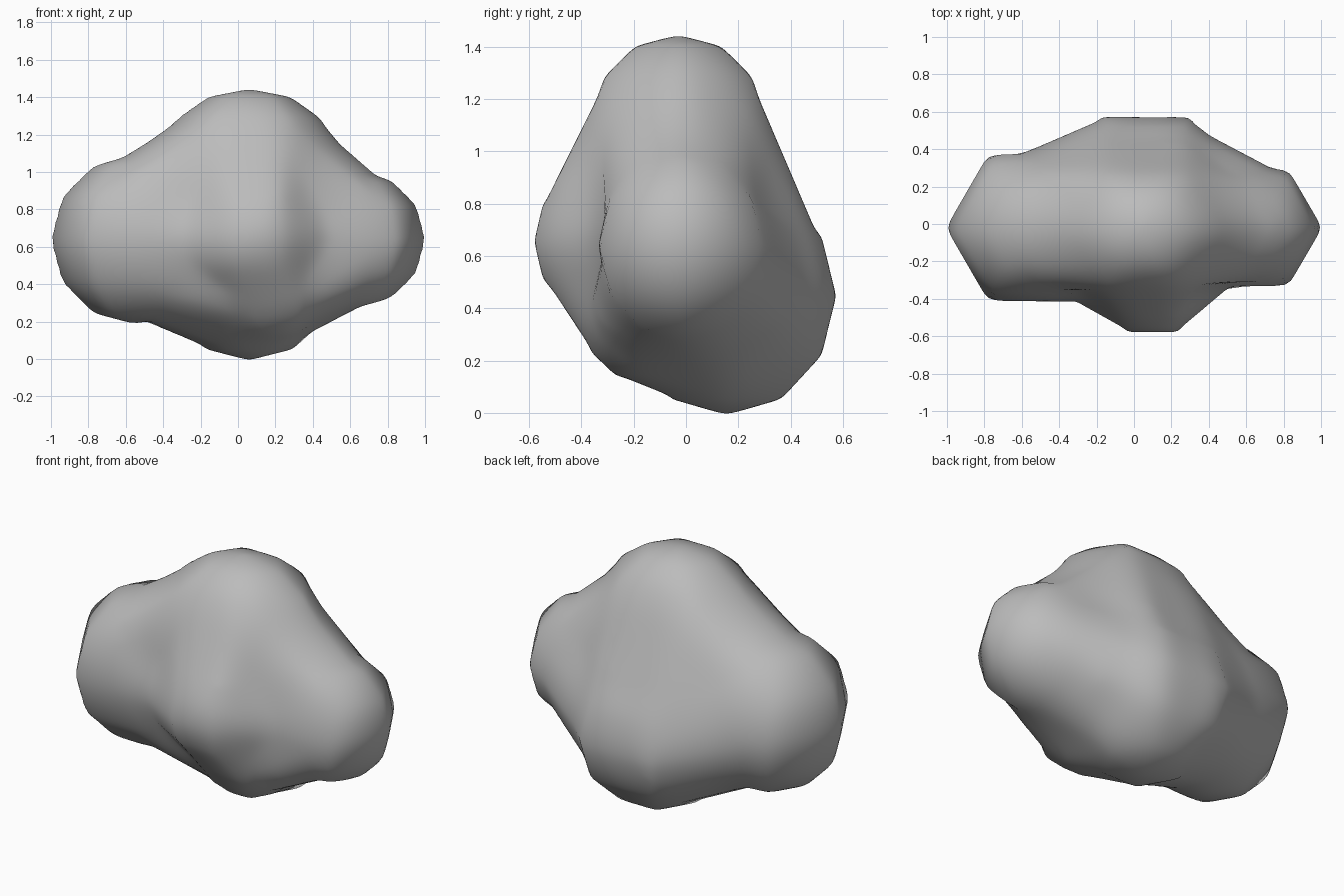
import bpy, bmesh
from math import sin, cos, pi
from mathutils import Vector
from mathutils.bvhtree import BVHTree

cube = bpy.data.objects.get("Cube")
if cube:
    bpy.data.objects.remove(cube, do_unlink=True)

# Rounded lobes of the boulder: centre and radii
LOBES = {
    "left": ((0.64, -0.02, 0.64), (0.373, 0.365, 0.365)),
    "right": ((-0.55, -0.02, 0.64), (0.463, 0.458, 0.455)),
    "top": ((0.06, -0.03, 1.12), (0.46, 0.38, 0.325)),
    "base": ((0.06, 0.155, 0.447), (0.484, 0.484, 0.455)),
    "front": ((0.10, -0.335, 0.655), (0.285, 0.283, 0.285)),
    "foot": ((0.20, -0.14, 0.36), (0.28, 0.30, 0.25)),
}
# Filled webs between neighbours: size of the first lobe, size of the others
WEBS = {
    "left right": (0.9, 0.9), "left top": (0.9, 0.9), "right top": (0.9, 0.9),
    "top front": (0.96, 0.98), "front foot": (0.97, 0.97),
    "foot base": (0.98, 0.98), "top base": (0.97, 0.97),
    "left top base": (0.7, 0.97), "right top base": (0.85, 0.97),
    "left top front": (0.45, 0.96), "right top front": (0.5, 0.96),
    "left front foot": (0.45, 0.96), "right front foot": (0.5, 0.96),
    "left foot base": (0.9, 0.92), "right foot base": (0.88, 0.92),
}


def lobe_points(name, size=1.0):
    """Points of a coarse six-sided ball."""
    centre, radii = LOBES[name]
    points = []
    for ring in range(-3, 4):
        lat = ring * pi / 6
        for side in range(1 if abs(ring) == 3 else 6):
            a = side * pi / 3
            unit = (cos(lat) * cos(a), cos(lat) * sin(a), sin(lat))
            points.append([c + r * size * u for c, r, u in zip(centre, radii, unit)])
    return points


def add_hull(bm, points):
    verts = [bm.verts.new(p) for p in points]
    bmesh.ops.convex_hull(bm, input=verts)


def relax(bm, times):
    for _ in range(times):
        bmesh.ops.smooth_vert(bm, verts=bm.verts, factor=0.5, use_axis_x=True,
                              use_axis_y=True, use_axis_z=True)


# Overlapping lobes and the webs between them
core = bmesh.new()
for name in LOBES:
    add_hull(core, lobe_points(name))
for group, (first_size, other_size) in WEBS.items():
    first, *others = group.split()
    points = lobe_points(first, first_size)
    for name in others:
        points += lobe_points(name, other_size)
    add_hull(core, points)
bmesh.ops.triangulate(core, faces=core.faces)
tree = BVHTree.FromBMesh(core)
core.free()

# One continuous skin shrunk onto the lobes
middle = Vector((0.05, 0.0, 0.62))
skin = bmesh.new()
bmesh.ops.create_icosphere(skin, subdivisions=6, radius=1.0)
for v in skin.verts:
    d = v.co.normalized()
    hit = tree.ray_cast(middle + d * 3, -d)[0]
    v.co = hit if hit else middle + d * 0.4
relax(skin, 2)

mesh = bpy.data.meshes.new("boulder")
skin.to_mesh(mesh)

# Softer normals keep the shading smooth over the faceted outline
relax(skin, 45)
skin.normal_update()
normals = [v.normal.copy() for v in skin.verts]
skin.free()
mesh.polygons.foreach_set("use_smooth", [True] * len(mesh.polygons))
mesh.normals_split_custom_set_from_vertices(normals)

# Plain grey stone
stone = bpy.data.materials.new("grey_stone")
stone.use_nodes = True
colour = (0.5, 0.5, 0.5, 1.0)
stone.diffuse_color = colour
for node in stone.node_tree.nodes:
    if node.type == "BSDF_PRINCIPLED":
        node.inputs["Base Color"].default_value = colour
mesh.materials.append(stone)

boulder = bpy.data.objects.new("boulder", mesh)
bpy.context.collection.objects.link(boulder)
